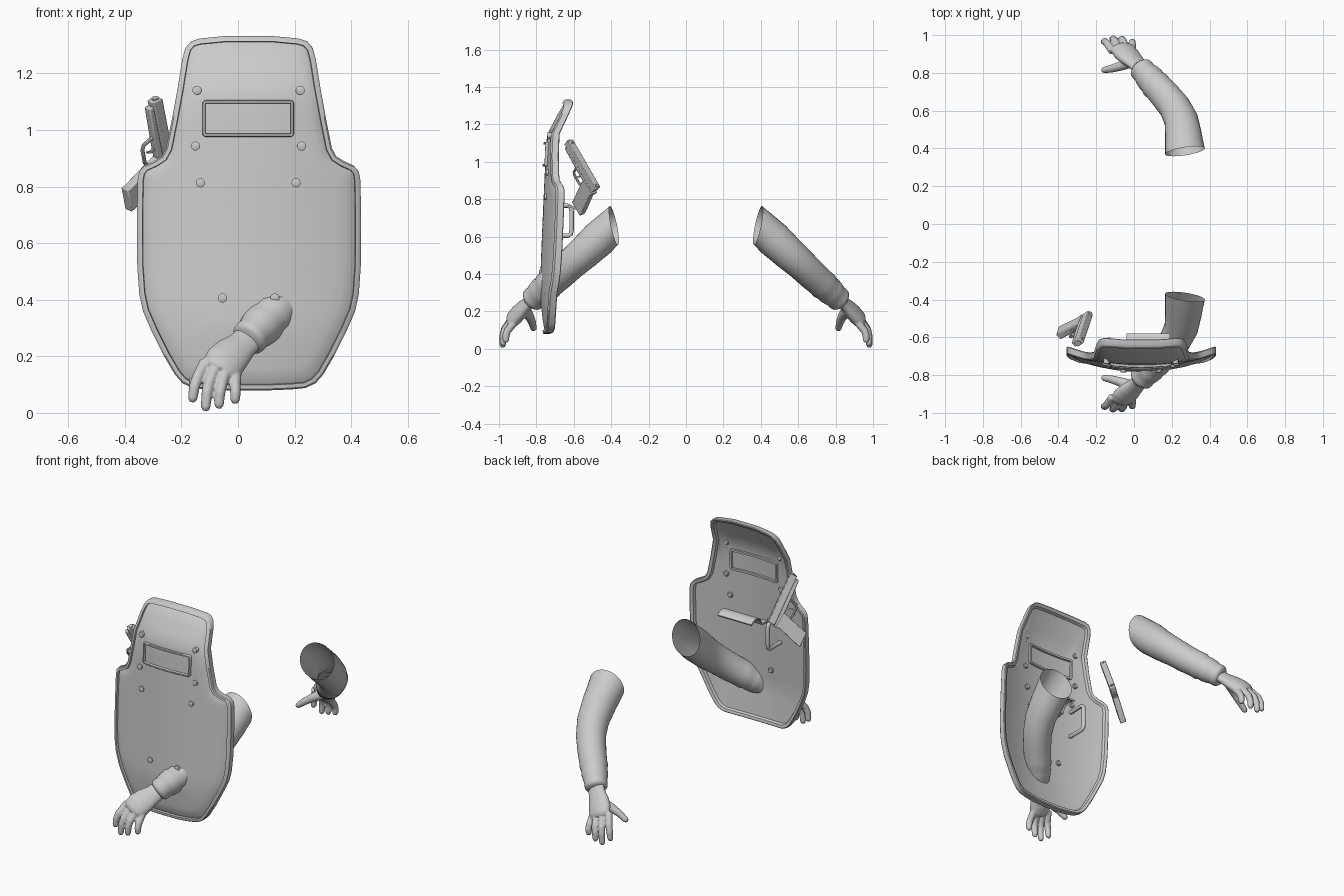
import bpy, bmesh, math
from mathutils import Vector

grey = bpy.data.materials.new("grey")
grey.diffuse_color = (0.6, 0.6, 0.6, 1)


def finish(bm, name, angle=35):
    bmesh.ops.recalc_face_normals(bm, faces=bm.faces)
    me = bpy.data.meshes.new(name)
    bm.to_mesh(me)
    bm.free()
    ob = bpy.data.objects.new(name, me)
    bpy.context.collection.objects.link(ob)
    me.materials.append(grey)
    bpy.ops.object.select_all(action='DESELECT')
    ob.select_set(True)
    bpy.context.view_layer.objects.active = ob
    bpy.ops.object.shade_smooth_by_angle(angle=math.radians(angle))
    return ob


def loft(bm, rings, caps=(True, True), wrap=False):
    """Skin closed rings of points, with optional end caps."""
    vs = [[bm.verts.new(p) for p in r] for r in rings]
    n = len(vs[0])
    for a, b in zip(vs, vs[1:] + (vs[:1] if wrap else [])):
        for i in range(n):
            j = (i + 1) % n
            bm.faces.new((a[i], a[j], b[j], b[i]))
    for cap, ring in zip(caps, (vs[0], vs[-1])):
        if cap and not wrap:
            bm.faces.new(ring)


def tube(bm, pts, radii, side=(1, 0, 0), flat=1.0, n=16, start=None, caps=(True, True)):
    """Sweep an ellipse along a path; flat scales the thickness."""
    pts = [Vector(p) for p in pts]
    rings = []
    for i, p in enumerate(pts):
        t = pts[min(i + 1, len(pts) - 1)] - pts[max(i - 1, 0)]
        if i == 0 and start:
            t = Vector(start)
        t.normalize()
        s = Vector(side)
        s = (s - t * s.dot(t)).normalized()
        u = t.cross(s)
        rings.append([p + radii[i] * (s * math.cos(a) + u * flat * math.sin(a))
                      for a in (2 * math.pi * k / n for k in range(n))])
    loft(bm, rings, caps)


def inset(pts, d):
    """Offset a counter-clockwise 2D outline inward."""
    out = []
    for i, p in enumerate(pts):
        a, b = pts[i - 1], pts[(i + 1) % len(pts)]
        t = (b - a).normalized()
        out.append(p + d * Vector((-t.y, t.x)))
    return out


# ---- shield ----
CX = 0.039


def shield_y(x, z):
    return (-0.785 + 0.043 * (z - 0.4) + 0.5 * (x - CX) ** 2
            + 0.47 * max(0, z - 1.14) + 0.14 * max(0, 0.3 - z))


def on_shield(pts, depth):
    return [Vector((p.x, shield_y(p.x, p.y) + depth, p.y)) for p in pts]


half = [(0.08, 0.08), (0.15, 0.083), (0.2, 0.088), (0.235, 0.105), (0.262, 0.135), (0.30, 0.20),
        (0.345, 0.29), (0.375, 0.36), (0.388, 0.42), (0.395, 0.52), (0.396, 0.68), (0.394, 0.82),
        (0.388, 0.853), (0.37, 0.874), (0.335, 0.89), (0.308, 0.907), (0.293, 0.935),
        (0.272, 1.04), (0.252, 1.15), (0.236, 1.25), (0.225, 1.29), (0.205, 1.313),
        (0.175, 1.323), (0.08, 1.332)]
outline = [Vector((CX + x, z)) for x, z in half] + [Vector((CX - x, z)) for x, z in reversed(half)]
panel = inset(outline, 0.027)
middle = Vector((CX, 0.68))


def shrunk(t):
    return [p.lerp(middle, t) for p in panel]


steps = [k / 12 for k in range(1, 12)] + [0.98]
rings = [on_shield(shrunk(t), 0.026) for t in reversed(steps)]
rings += [on_shield(inset(outline, i), d) for i, d in
          ((0.027, 0.026), (0.021, 0.04), (0.005, 0.042), (0, 0.037),
           (0, 0.005), (0.005, 0), (0.019, 0), (0.021, 0.014), (0.027, 0.01))]
rings += [on_shield(shrunk(t), 0.006) for t in steps]
bm = bmesh.new()
loft(bm, rings)
finish(bm, "shield")

# window frame, standing proud on both faces
rect = []
for cx, cz, a0 in ((0.185, 0.988, -90), (0.185, 1.092, 0), (-0.113, 1.092, 90), (-0.113, 0.988, 180)):
    rect += [Vector((cx + 0.013 * math.cos(math.radians(a0 + a)),
                     cz + 0.013 * math.sin(math.radians(a0 + a)))) for a in (0, 30, 60, 90)]
fine = []
for i, p in enumerate(rect):
    q = rect[(i + 1) % len(rect)]
    k = 8 if (q - p).length > 0.05 else 1
    fine += [p.lerp(q, j / k) for j in range(k)]
bm = bmesh.new()
loft(bm, [on_shield(inset(fine, i), d) for i, d in
          ((0, 0.04), (0, -0.004), (0.003, -0.008), (0.01, -0.008), (0.012, -0.004), (0.012, 0.04))], wrap=True)
finish(bm, "window_frame")

# bolts through the shield
bm = bmesh.new()
for x, z in ((-0.145, 1.14), (0.22, 1.14), (-0.15, 0.943), (0.225, 0.943),
             (-0.133, 0.813), (0.205, 0.813), (-0.055, 0.406), (0.13, 0.406)):
    y = shield_y(x, z)
    tube(bm, [(x, y - 0.005, z), (x, y - 0.003, z), (x, y + 0.034, z), (x, y + 0.038, z)],
         (0.012, 0.016, 0.016, 0.012))
finish(bm, "bolts")

# vertical grip handle on the back
bm = bmesh.new()
tube(bm, [(-0.13, -0.74, 0.765), (-0.13, -0.63, 0.765), (-0.13, -0.615, 0.755), (-0.13, -0.612, 0.735),
          (-0.13, -0.612, 0.635), (-0.13, -0.615, 0.615), (-0.13, -0.63, 0.605), (-0.13, -0.74, 0.605)],
     [0.012] * 8, n=12)
finish(bm, "grip_handle", 60)

# curved forearm pad on the back
arc = [(-0.58, 0.748), (-0.60, 0.76), (-0.625, 0.767), (-0.65, 0.763), (-0.672, 0.745), (-0.685, 0.715), (-0.74, 0.71)]
section = arc + [(y - 0.003, z - 0.009) for y, z in reversed(arc)]
bm = bmesh.new()
loft(bm, [[(x, y, z) for y, z in section] for x in (-0.04, 0.19)])
finish(bm, "forearm_pad")

# ---- arms, one mirrored across y ----
sleeve = [(0.27, 0.385, 0.66, 0.106), (0.262, 0.47, 0.585, 0.097), (0.25, 0.55, 0.51, 0.09),
          (0.215, 0.62, 0.448, 0.084), (0.17, 0.675, 0.395, 0.081), (0.13, 0.72, 0.355, 0.078),
          (0.112, 0.738, 0.338, 0.08), (0.10, 0.752, 0.325, 0.073), (0.088, 0.766, 0.313, 0.075),
          (0.07, 0.785, 0.296, 0.071), (0.055, 0.802, 0.28, 0.064), (0.047, 0.811, 0.272, 0.066),
          (0.037, 0.822, 0.262, 0.064), (0.03, 0.83, 0.255, 0.052)]
palm = [(0.05, 0.81, 0.275, 0.052), (0.015, 0.848, 0.24, 0.055), (-0.02, 0.88, 0.208, 0.068),
        (-0.045, 0.905, 0.182, 0.073), (-0.062, 0.928, 0.158, 0.068), (-0.07, 0.94, 0.146, 0.05)]
fingers = [((-0.115, 0.915, 0.18), (-0.143, 0.957, 0.125), (-0.155, 0.966, 0.09), (-0.16, 0.966, 0.05)),
           ((-0.08, 0.93, 0.165), (-0.102, 0.97, 0.105), (-0.11, 0.979, 0.07), (-0.114, 0.98, 0.019)),
           ((-0.042, 0.93, 0.155), (-0.058, 0.97, 0.1), (-0.064, 0.978, 0.07), (-0.067, 0.978, 0.028)),
           ((-0.008, 0.915, 0.145), (-0.01, 0.955, 0.095), (-0.009, 0.963, 0.07), (-0.01, 0.963, 0.045)),
           ((-0.01, 0.86, 0.205), (-0.075, 0.835, 0.17), (-0.12, 0.822, 0.14), (-0.16, 0.815, 0.108))]
for sign, label in ((-1, "front"), (1, "back")):
    def at(p):
        return (p[0], p[1] * sign, p[2])

    bm = bmesh.new()
    tube(bm, [at(p) for p in sleeve], [p[3] for p in sleeve], n=32,
         start=(-0.15, 0.97 * sign, -0.2), caps=(False, True))
    finish(bm, label + "_sleeve", 80)

    # glove: palm and fingers fused into one skin
    bm = bmesh.new()
    tube(bm, [at(p) for p in palm], [p[3] for p in palm], at((0.93, -0.05, -0.37)), 0.55, 24)
    for i, f in enumerate(fingers):
        r = (0.032, 0.025, 0.021, 0.017) if i == 4 else (0.021, 0.02, 0.019, 0.017)
        tip = Vector(f[3]) + (Vector(f[3]) - Vector(f[2])).normalized() * 0.013
        tube(bm, [at(p) for p in f] + [at(tip)], r + (0.009,), (1, 0, 0) if i < 4 else (0, 0, 1))
    glove = finish(bm, label + "_glove", 180)
    m = glove.modifiers.new("fuse", 'REMESH')
    m.mode, m.voxel_size, m.use_smooth_shade = 'VOXEL', 0.005, True
    m = glove.modifiers.new("soften", 'SMOOTH')
    m.factor, m.iterations = 0.5, 4

# ---- pistol, in its own frame: u to the muzzle, v down the grip, w sideways ----
origin = Vector((-0.245, -0.48, 0.85))
U = Vector((-0.164, -0.493, 0.855)).normalized()
V = Vector((-0.745, -0.508, -0.436))
V = (V - U * V.dot(U)).normalized()
W = U.cross(V)


def gun(u, v, w=0):
    return origin + U * u + V * v + W * w


def slab(name, prof, hw, bevel=0.004):
    bm = bmesh.new()
    loft(bm, [[gun(u, v, w) for u, v in prof] for w in (-hw, hw)])
    ob = finish(bm, name)
    m = ob.modifiers.new("bevel", 'BEVEL')
    m.width, m.segments = bevel, 2


slab("pistol_slide", [(0, -0.018), (0.005, -0.022), (0.298, -0.022), (0.302, -0.016), (0.302, 0.02), (0, 0.02)], 0.018)
slab("pistol_frame", [(-0.012, 0.02), (0.285, 0.02), (0.285, 0.04), (0.15, 0.044), (0.0, 0.044)], 0.015)
slab("pistol_grip", [(-0.012, 0.03), (0.085, 0.04), (0.075, 0.07), (0.035, 0.19), (0.035, 0.203),
                     (-0.055, 0.203), (-0.05, 0.18), (-0.015, 0.08), (-0.005, 0.055)], 0.018)
slab("pistol_trigger", [(0.115, 0.04), (0.125, 0.04), (0.12, 0.06), (0.125, 0.078), (0.118, 0.078), (0.11, 0.06)], 0.004, 0.001)
slab("rear_sight", [(0.008, -0.03), (0.02, -0.03), (0.024, -0.02), (0.008, -0.02)], 0.01, 0.001)
slab("front_sight", [(0.28, -0.029), (0.288, -0.029), (0.288, -0.02), (0.276, -0.02)], 0.004, 0.001)
bm = bmesh.new()
tube(bm, [gun(u, v) for u, v in ((0.07, 0.085), (0.085, 0.094), (0.14, 0.094), (0.155, 0.085), (0.165, 0.04))],
     [0.007] * 5, W, n=8)
finish(bm, "trigger_guard")
bm = bmesh.new()
tube(bm, [gun(u, -0.003) for u in (0.28, 0.308, 0.308, 0.29)], (0.012, 0.012, 0.008, 0.008), W, n=16)
finish(bm, "barrel")
